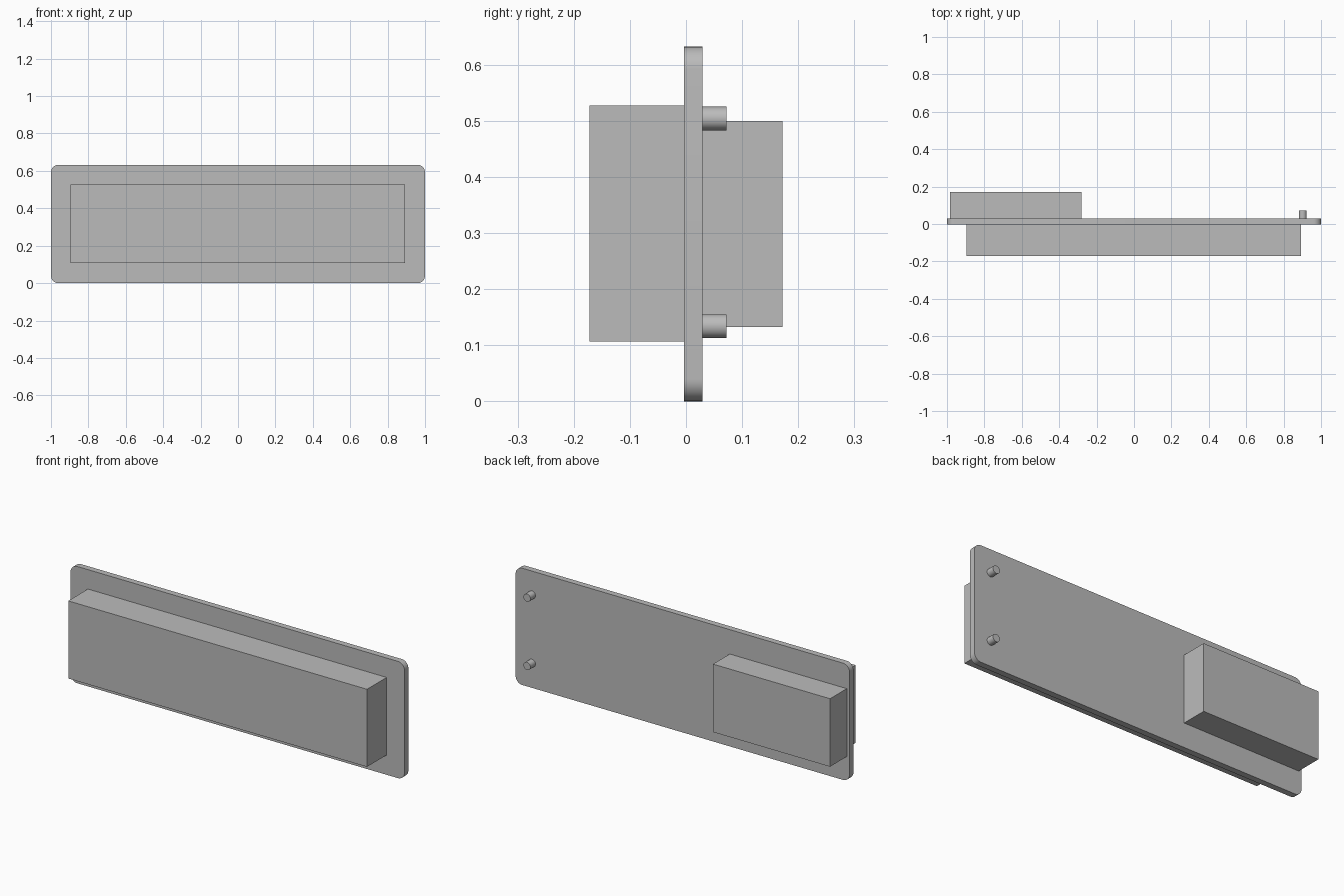
import bpy
import bmesh
from math import cos, sin, pi, radians
from mathutils import Matrix, Vector

if "Cube" in bpy.data.objects:
    bpy.data.objects.remove(bpy.data.objects["Cube"], do_unlink=True)

grey = bpy.data.materials.new("plain grey")
grey.use_nodes = True
grey.diffuse_color = (0.5, 0.5, 0.5, 1)
grey.node_tree.nodes["Principled BSDF"].inputs["Base Color"].default_value = (0.5, 0.5, 0.5, 1)


def finish(bm, name, smooth=False):
    """Turn a bmesh into a named object."""
    bmesh.ops.recalc_face_normals(bm, faces=bm.faces)
    mesh = bpy.data.meshes.new(name)
    bm.to_mesh(mesh)
    bm.free()
    mesh.materials.append(grey)
    obj = bpy.data.objects.new(name, mesh)
    bpy.context.collection.objects.link(obj)
    if smooth:
        bpy.ops.object.select_all(action="DESELECT")
        obj.select_set(True)
        bpy.context.view_layer.objects.active = obj
        bpy.ops.object.shade_smooth_by_angle(angle=radians(30))
    return obj


def box(name, low, high):
    low, high = Vector(low), Vector(high)
    bm = bmesh.new()
    bmesh.ops.create_cube(bm, size=1, matrix=Matrix.Translation((low + high) / 2)
                          @ Matrix.Diagonal((high - low).to_4d()))
    return finish(bm, name)


PLATE_FRONT, PLATE_BACK, HEIGHT = -0.004, 0.029, 0.632

# Mounting plate: rounded rectangle pushed back to its thickness
radius, steps = 0.04, 10
corners = [(1, 1), (-1, 1), (-1, -1), (1, -1)]
bm = bmesh.new()
outline = []
for quarter, (sx, sz) in enumerate(corners):
    for i in range(steps + 1):
        a = (quarter + i / steps) * pi / 2
        x = sx * (1 - radius) + radius * cos(a)
        z = HEIGHT / 2 + sz * (HEIGHT / 2 - radius) + radius * sin(a)
        outline.append(bm.verts.new((x, PLATE_FRONT, z)))
face = bm.faces.new(outline)
back = bmesh.ops.extrude_face_region(bm, geom=[face], use_keep_orig=True)["geom"]
bmesh.ops.translate(bm, vec=(0, PLATE_BACK - PLATE_FRONT, 0),
                    verts=[v for v in back if isinstance(v, bmesh.types.BMVert)])
finish(bm, "mounting_plate", smooth=True)

# Front block and rear block
box("front_block", (-0.896, -0.172, 0.107), (0.893, PLATE_FRONT, 0.527))
box("rear_block", (-0.983, PLATE_BACK, 0.132), (-0.282, 0.172, 0.5))

# Two round pegs on the back
for name, z in (("lower_peg", 0.134), ("upper_peg", 0.504)):
    bm = bmesh.new()
    bmesh.ops.create_cone(bm, cap_ends=True, segments=32, radius1=0.021, radius2=0.021,
                          depth=0.072 - PLATE_BACK,
                          matrix=Matrix.Translation((0.902, (0.072 + PLATE_BACK) / 2, z))
                          @ Matrix.Rotation(pi / 2, 4, "X"))
    finish(bm, name, smooth=True)
